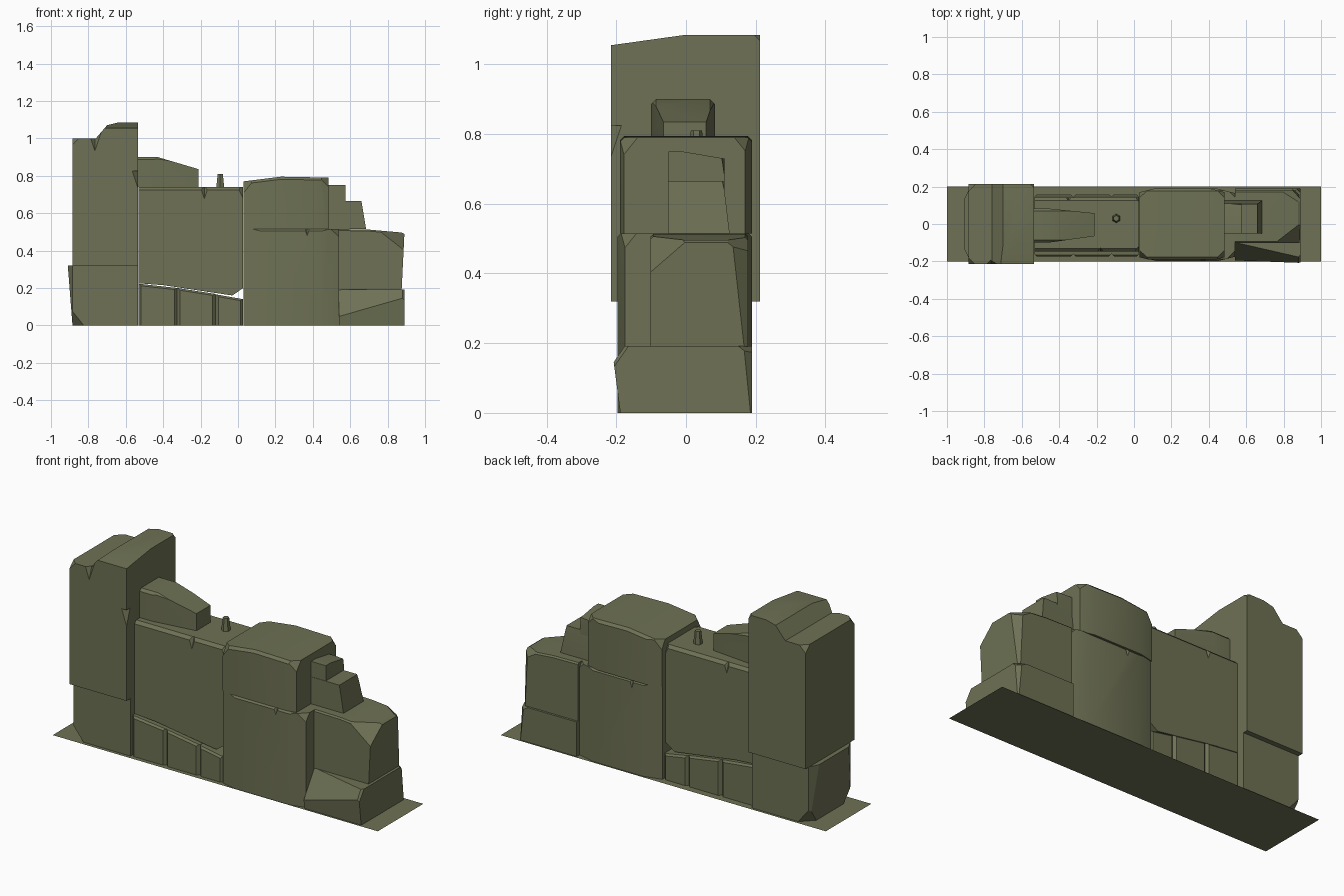
import bpy, bmesh, math
from mathutils import Vector

cube = bpy.data.objects.get("Cube")
if cube:
    bpy.data.objects.remove(cube, do_unlink=True)

COLOUR = (0.156, 0.166, 0.089, 1.0)
mat = bpy.data.materials.new("olive stone")
mat.use_nodes = True
mat.diffuse_color = COLOUR
bsdf = mat.node_tree.nodes["Principled BSDF"]
bsdf.inputs["Base Color"].default_value = COLOUR
bsdf.inputs["Roughness"].default_value = 0.9


def finish(name, bm):
    bmesh.ops.recalc_face_normals(bm, faces=bm.faces)
    mesh = bpy.data.meshes.new(name)
    bm.to_mesh(mesh)
    bm.free()
    mesh.materials.append(mat)
    obj = bpy.data.objects.new(name, mesh)
    bpy.context.collection.objects.link(obj)
    return obj


def activate(obj):
    bpy.ops.object.select_all(action='DESELECT')
    obj.select_set(True)
    bpy.context.view_layer.objects.active = obj


def stone(name, profile, front, back, rim=0.0, sides=0.0, shaves=(), chips=()):
    """Extrude an x-z profile through y, chamfer it, slice planes off, chip the edges."""
    bm = bmesh.new()
    a = [bm.verts.new((x, front, z)) for x, z in profile]
    b = [bm.verts.new((x, back, z)) for x, z in profile]
    bm.faces.new(a)
    bm.faces.new(b[::-1])
    for i in range(len(a)):
        j = (i + 1) % len(a)
        bm.faces.new((a[j], a[i], b[i], b[j]))
    bmesh.ops.recalc_face_normals(bm, faces=bm.faces)
    zs = [z for _, z in profile]
    middle = (min(zs) + max(zs)) / 2

    def steep(e):
        d = e.verts[0].co - e.verts[1].co
        return abs(d.z) > 2 * abs(d.x) and abs(d.y) < 0.001

    def top_rim(e):
        d = e.verts[0].co - e.verts[1].co
        return abs(d.y) < 0.001 and not steep(e) and all(v.co.z > middle for v in e.verts)

    for width, rule in ((sides, steep), (rim, top_rim)):
        if width:
            bmesh.ops.bevel(bm, geom=[e for e in bm.edges if rule(e)], offset=width,
                            segments=1, affect='EDGES', clamp_overlap=True)
    for point, normal in shaves:
        cut = bmesh.ops.bisect_plane(bm, geom=bm.verts[:] + bm.edges[:] + bm.faces[:],
                                     plane_co=point, plane_no=Vector(normal).normalized(),
                                     clear_outer=True)
        edges = [g for g in cut["geom_cut"] if isinstance(g, bmesh.types.BMEdge)]
        bmesh.ops.holes_fill(bm, edges=edges, sides=0)
    obj = finish(name, bm)
    # narrow V-shaped chips knocked out of the edges
    for place, size in chips:
        bpy.ops.mesh.primitive_cone_add(vertices=4, radius1=0, radius2=size, depth=size * 3,
                                        location=place)
        cutter = bpy.context.object
        mod = obj.modifiers.new("chip", 'BOOLEAN')
        mod.operation, mod.object, mod.solver = 'DIFFERENCE', cutter, 'EXACT'
        activate(obj)
        bpy.ops.object.modifier_apply(modifier=mod.name)
        bpy.data.objects.remove(cutter, do_unlink=True)
    activate(obj)
    bpy.ops.object.shade_smooth_by_angle(angle=math.radians(20))
    return obj


def box(x0, x1, z0, z1):
    return [(x0, z0), (x1, z0), (x1, z1), (x0, z1)]


def bulge(x0, x1, front, back):
    """Planes that narrow the front and back towards both ends."""
    return [((x, y, 0), (side * .25, math.copysign(1, y), 0))
            for x, side in ((x0, -1), (x1, 1)) for y in (front, back)]


# Ground sheet
bm = bmesh.new()
bm.faces.new([bm.verts.new((x, y, 0)) for x, y in ((-1, -.2), (1, -.2), (1, .2), (-1, .2))])
finish("ground_sheet", bm)

# Tall pillar at the right end and its footing
stone("pillar", [(-.885, .32), (-.535, .32), (-.535, 1.085), (-.64, 1.085), (-.70, 1.07),
                 (-.76, 1.0), (-.885, 1.0)], -.215, .213,
      shaves=[((0, 0, 1.085), (0, -.03, .215)),
              ((-.885, -.2, .98), (-1, -1, 1)), ((-.885, .195, .98), (-1, 1, 1)),
              ((-.535, .2, 1.08), (1, 1, 1))],
      chips=[((-.765, -.215, .985), .035), ((-.535, -.215, .78), .03)])
stone("pillar_footing", [(-.885, 0), (-.535, 0), (-.535, .32), (-.91, .32)], -.18, .185,
      shaves=[((-.905, s * .14, .3), (-1, s * .5, 0)) for s in (-1, 1)]
      + [((-.875, s * .13, .0), (-1, s, -.8)) for s in (-1, 1)])

# Middle wall with a sagging underside
stone("middle_wall", [(-.533, .225), (-.4, .215), (-.2, .185), (-.03, .16), (.028, .2),
                      (.028, .74), (-.533, .74)], -.148, .142, rim=.016,
      shaves=[((.02, s * .135, .72), (1, s, .5)) for s in (-1, 1)],
      chips=[((-.18, -.148, .73), .035), ((-.35, .142, .73), .03)])

# Row of small stones beneath the middle wall
for i, (x0, x1, z0, z1) in enumerate(((-.533, -.325, .223, .2), (-.325, -.12, .2, .168),
                                      (-.12, .028, .166, .14))):
    stone(f"low_stone_{i + 1}", [(x0, 0), (x1, 0), (x1, z1), (x0, z0)],
          -.175, .16, sides=.015, rim=.01)

# Sloping cap and small peg on the middle wall
stone("sloping_cap", [(-.535, .74), (-.21, .74), (-.21, .835), (-.43, .9), (-.535, .9)],
      -.1, .083, rim=.014,
      shaves=[((-.46, -.1, 0), (.035, -.25, 0)), ((-.46, .083, 0), (.025, .25, 0))])
bm = bmesh.new()
bmesh.ops.create_cone(bm, cap_ends=True, segments=6, radius1=.024, radius2=.016, depth=.07)
bmesh.ops.translate(bm, verts=bm.verts, vec=(-.095, .03, .775))
finish("peg", bm)

# Large left-hand blocks
stone("large_lower_block", box(.03, .54, 0, .515), -.197, .19, rim=.01,
      shaves=bulge(.03, .54, -.175, .165)
      + [((.53, s * .16, .505), (1, s, .8)) for s in (-1, 1)],
      chips=[((.37, -.195, .51), .025), ((.2, .19, .51), .025)])
stone("large_upper_block", [(.03, .515), (.485, .515), (.485, .79), (.23, .795), (.03, .77)],
      -.19, .19, rim=.014,
      shaves=bulge(.03, .485, -.178, .17)
      + [((.48, s * .16, .77), (1, s, .8)) for s in (-1, 1)]
      + [((.04, s * .16, .755), (-1, s, .6)) for s in (-1, 1)])

# Stepped stones beside the upper block
stone("upper_step", box(.485, .575, .515, .75), -.05, .11,
      shaves=[((.5, .02, .745), (0, .17, 1)), ((.57, .108, .7), (.1, 1, .15))])
stone("lower_step", [(.485, .515), (.685, .515), (.66, .665), (.485, .665)], -.052, .125,
      shaves=[((.6, .115, .6), (0, 1, .12)), ((.67, .1, .65), (1, 1, .4))])

# Left end pair: the upper stone sits back on a sloping ledge
stone("end_upper_stone", [(.54, .19), (.875, .19), (.89, .495), (.7, .512), (.54, .515)],
      -.102, .178, rim=.008,
      shaves=[((.875, .155, .4), (1, .9, .05)), ((.86, .14, .49), (.6, .8, 1)),
              ((.75, -.102, .51), (.011, -.0126, .014)), ((.875, 0, .497), (.6, 0, 1))])
stone("end_lower_stone", box(.54, .89, 0, .192), -.21, .19,
      shaves=[((.7, -.208, .15), (0, -1, -.13)), ((.54, -.1, .19), (-.012, -.0525, .035)),
              ((.885, -.185, .17), (1, -1, .7)), ((.885, .18, .1), (1, 1, .1)),
              ((.89, .15, .192), (.8, 1, 1.2))])
